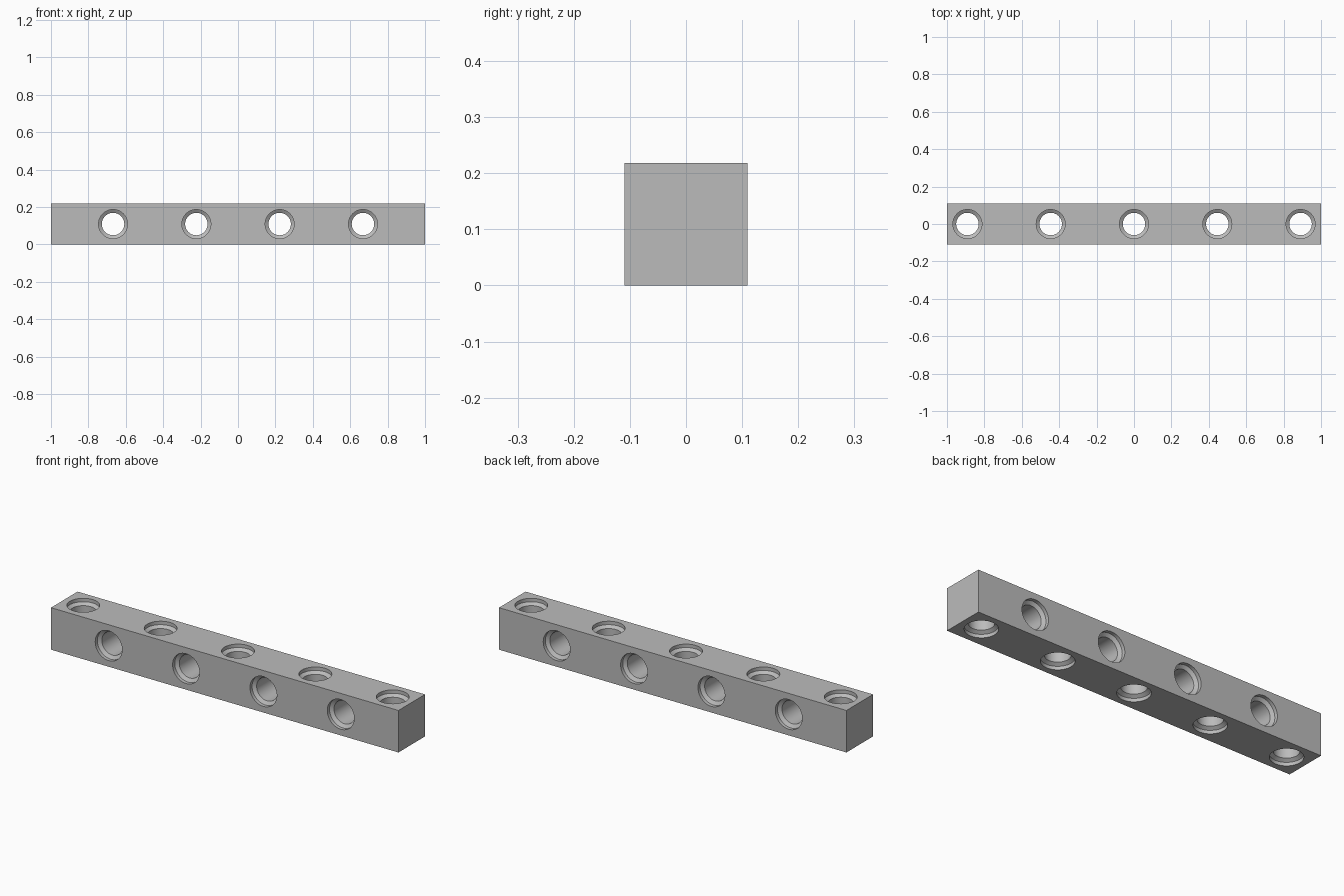
import bpy
import bmesh
import math
from mathutils import Matrix, Vector

if "Cube" in bpy.data.objects:
    bpy.data.objects.remove(bpy.data.objects["Cube"])

LENGTH, WIDTH = 2.0, 0.2186
HALF = WIDTH / 2
PITCH = (LENGTH - WIDTH) / 8
BORE, RECESS = 0.06, 0.0775
SEGMENTS = 48

# Material
grey = bpy.data.materials.new("light grey")
grey.use_nodes = True
colour = (0.5, 0.5, 0.5, 1)
grey.diffuse_color = colour
grey.node_tree.nodes["Principled BSDF"].inputs["Base Color"].default_value = colour


def make_object(name, bm):
    bmesh.ops.recalc_face_normals(bm, faces=bm.faces)
    mesh = bpy.data.meshes.new(name)
    bm.to_mesh(mesh)
    bm.free()
    mesh.materials.append(grey)
    obj = bpy.data.objects.new(name, mesh)
    bpy.context.collection.objects.link(obj)
    return obj


def add_hole(bm, matrix):
    """Lathed plug: a through bore with a stepped recess at both ends."""
    half_profile = [(RECESS, HALF + 0.05), (RECESS, HALF - 0.018), (BORE, HALF - 0.03)]
    profile = half_profile + [(r, -h) for r, h in reversed(half_profile)]
    rings = []
    for r, h in profile:
        angles = [math.tau * i / SEGMENTS for i in range(SEGMENTS)]
        rings.append([bm.verts.new(matrix @ Vector((r * math.cos(a), r * math.sin(a), h)))
                      for a in angles])
    for upper, lower in zip(rings, rings[1:]):
        for i in range(SEGMENTS):
            j = (i + 1) % SEGMENTS
            bm.faces.new((upper[i], lower[i], lower[j], upper[j]))
    bm.faces.new(rings[0])
    bm.faces.new(rings[-1])


# Square beam
bm = bmesh.new()
bmesh.ops.create_cube(bm, size=1, matrix=Matrix.Translation((0, 0, HALF))
                      @ Matrix.Diagonal((LENGTH, WIDTH, WIDTH, 1)))
beam = make_object("beam", bm)

# Holes alternate between vertical and front to back
bm = bmesh.new()
for i in range(-4, 5):
    place = Matrix.Translation((i * PITCH, 0, HALF))
    turn = Matrix.Rotation(math.pi / 2 if i % 2 else 0, 4, "X")
    add_hole(bm, place @ turn)
cutter = make_object("hole_cutter", bm)
cutter.hide_render = True

cut = beam.modifiers.new("holes", "BOOLEAN")
cut.operation = "DIFFERENCE"
cut.solver = "EXACT"
cut.object = cutter

bpy.ops.object.select_all(action="DESELECT")
beam.select_set(True)
bpy.context.view_layer.objects.active = beam
bpy.ops.object.modifier_apply(modifier=cut.name)
bpy.data.objects.remove(cutter)
bpy.ops.object.shade_smooth_by_angle(angle=math.radians(25))
